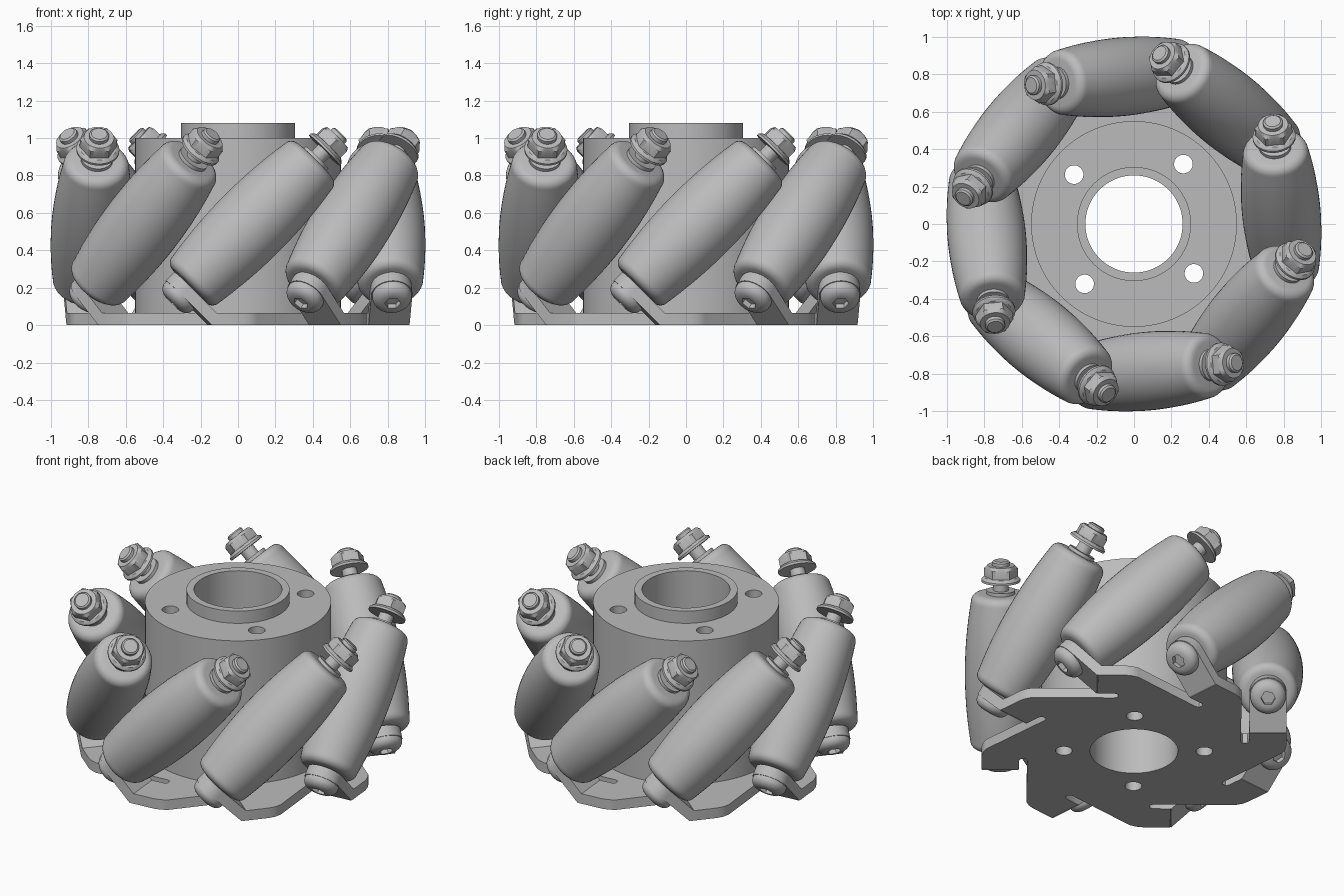
import bpy, bmesh
from math import pi, sin, cos, radians
from mathutils import Matrix, Vector

cube = bpy.data.objects.get("Cube")
if cube:
    bpy.data.objects.remove(cube)

grey = bpy.data.materials.new("plain_grey")
grey.use_nodes = True
grey.diffuse_color = (0.5, 0.5, 0.5, 1)
grey.node_tree.nodes["Principled BSDF"].inputs["Base Color"].default_value = (0.5, 0.5, 0.5, 1)

COUNT = 8
STEP = 2 * pi / COUNT
START = radians(5.4)
AXIS_R, AXIS_Z = 0.79, 0.545      # roller centre: distance from wheel axis, height
PLATE = 0.065                     # sheet thickness


def finish(obj):
    """Give the part its colour and smooth shading with sharp edges."""
    obj.data.materials.clear()
    obj.data.materials.append(grey)
    bpy.ops.object.select_all(action="DESELECT")
    obj.select_set(True)
    bpy.context.view_layer.objects.active = obj
    bpy.ops.object.shade_smooth_by_angle(angle=radians(32))
    return obj


def circle(radius, centre=(0, 0), n=64):
    return [(centre[0] + radius * cos(2 * pi * i / n),
             centre[1] + radius * sin(2 * pi * i / n)) for i in range(n)]


def slab(name, outlines, low, high):
    """Flat part from an outer outline and hole outlines."""
    curve = bpy.data.curves.new(name, "CURVE")
    curve.dimensions = "2D"
    curve.fill_mode = "BOTH"
    curve.extrude = (high - low) / 2
    for pts in outlines:
        spline = curve.splines.new("POLY")
        spline.points.add(len(pts) - 1)
        for p, (x, y) in zip(spline.points, pts):
            p.co = (x, y, 0, 1)
        spline.use_cyclic_u = True
    obj = bpy.data.objects.new(name, curve)
    bpy.context.collection.objects.link(obj)
    bpy.ops.object.select_all(action="DESELECT")
    obj.select_set(True)
    bpy.context.view_layer.objects.active = obj
    bpy.ops.object.convert(target="MESH")
    obj = bpy.context.view_layer.objects.active
    obj.data.transform(Matrix.Translation((0, 0, (low + high) / 2)))
    bm = bmesh.new()
    bm.from_mesh(obj.data)
    bmesh.ops.remove_doubles(bm, verts=bm.verts, dist=1e-5)
    bmesh.ops.recalc_face_normals(bm, faces=bm.faces)
    bm.to_mesh(obj.data)
    bm.free()
    return finish(obj)


def lathe(name, profile, n=48):
    """Turned part along local z; profile rows are (radius, z, is_hexagonal)."""
    bm = bmesh.new()
    rings = []
    for r, z, is_hex in profile:
        ring = []
        for i in range(n):
            a = 2 * pi * i / n
            k = cos(pi / 6) / cos(a % (pi / 3) - pi / 6) if is_hex else 1
            ring.append(bm.verts.new((r * k * cos(a), r * k * sin(a), z)))
        rings.append(ring)
    for a, b in zip(rings, rings[1:]):
        for i in range(n):
            j = (i + 1) % n
            bm.faces.new((a[i], a[j], b[j], b[i]))
    bm.faces.new(rings[0])
    bm.faces.new(rings[-1])
    bmesh.ops.recalc_face_normals(bm, faces=bm.faces)
    mesh = bpy.data.meshes.new(name)
    bm.to_mesh(mesh)
    bm.free()
    obj = bpy.data.objects.new(name, mesh)
    bpy.context.collection.objects.link(obj)
    return finish(obj)


def repeat(obj):
    """Place a roller-frame part at every station around the wheel."""
    name = obj.name
    for k in range(COUNT):
        part = obj if k == 0 else obj.copy()
        if k:
            bpy.context.collection.objects.link(part)
        part.name = f"{name}_{k + 1}"
        part.matrix_world = (Matrix.Rotation(START + k * STEP, 4, "Z")
                             @ Matrix.Translation((AXIS_R, 0, AXIS_Z))
                             @ Matrix.Rotation(-pi / 4, 4, "X"))


# Hub with four bolt holes, and the raised collar
bore = circle(0.26)
bolt_holes = [circle(0.05, (0.415 * cos(a), 0.415 * sin(a)), 24)
              for a in (radians(50.5) + k * pi / 2 for k in range(4))]
slab("hub", [circle(0.55, n=96), bore] + bolt_holes, PLATE, 1.0)
slab("collar", [circle(0.305), bore], 1.0, 1.08)

# Pinwheel base plate with a relief slot beside each bent tab
arm = [(0.63, -0.12), (0.64, -0.1), (0.67, -0.1), (0.68, -0.12), (0.68, -0.22),
       (0.9, -0.22), (0.9, -0.06), (0.893, -0.02), (0.875, 0.02)]
plate = []
for k in range(COUNT):
    turn = Matrix.Rotation(START + k * STEP, 2)
    plate += [tuple(turn @ Vector(p)) for p in arm]
slab("base_plate", [plate, bore] + bolt_holes, 0, PLATE)

# Bent tabs holding the rollers, square to each roller axis
tab = [(0.11 * cos(a), -0.11 * sin(a)) for a in (pi * i / 20 for i in range(21))]
tab += [(-0.11, 0.2265), (0.11, 0.2265)]
repeat(slab("tab", [tab], -0.545, -0.48))

# Barrel rollers with rounded ends
HALF, FILLET, STEPS = 0.475, 0.05, 16


def barrel(z):
    return 0.21 - 0.042 * (z / HALF) ** 2


edge = HALF - FILLET
side = [(barrel(z), z, False) for z in (edge * (2 * i / STEPS - 1) for i in range(STEPS + 1))]
top = [(barrel(edge) - FILLET * (1 - cos(a)), edge + FILLET * sin(a), False)
       for a in (pi / 2 * i / 6 for i in range(1, 7))]
bottom = [(r, -z, h) for r, z, h in reversed(top)]
repeat(lathe("roller", bottom + side + top))

# Washer, threaded shank and flanged hex nut at the upper end
repeat(lathe("nut_and_shank", [
    (0.085, 0.46, False), (0.085, 0.495, False), (0.045, 0.495, False),
    (0.045, 0.55, False), (0.115, 0.55, False), (0.115, 0.563, False),
    (0.1, 0.578, False), (0.1, 0.58, True), (0.1, 0.63, True),
    (0.08, 0.648, False), (0.052, 0.648, False), (0.052, 0.668, False),
    (0.042, 0.676, False)]))

# Domed bolt head with hex socket at the lower end
dome = [(0.045 + 0.06 * cos(a), -0.556 - 0.05 * sin(a), False)
        for a in (pi / 2 * i / 8 for i in range(9))]
repeat(lathe("bolt_head", [(0.105, -0.54, False)] + dome
             + [(0.043, -0.606, True), (0.043, -0.575, True)]))
